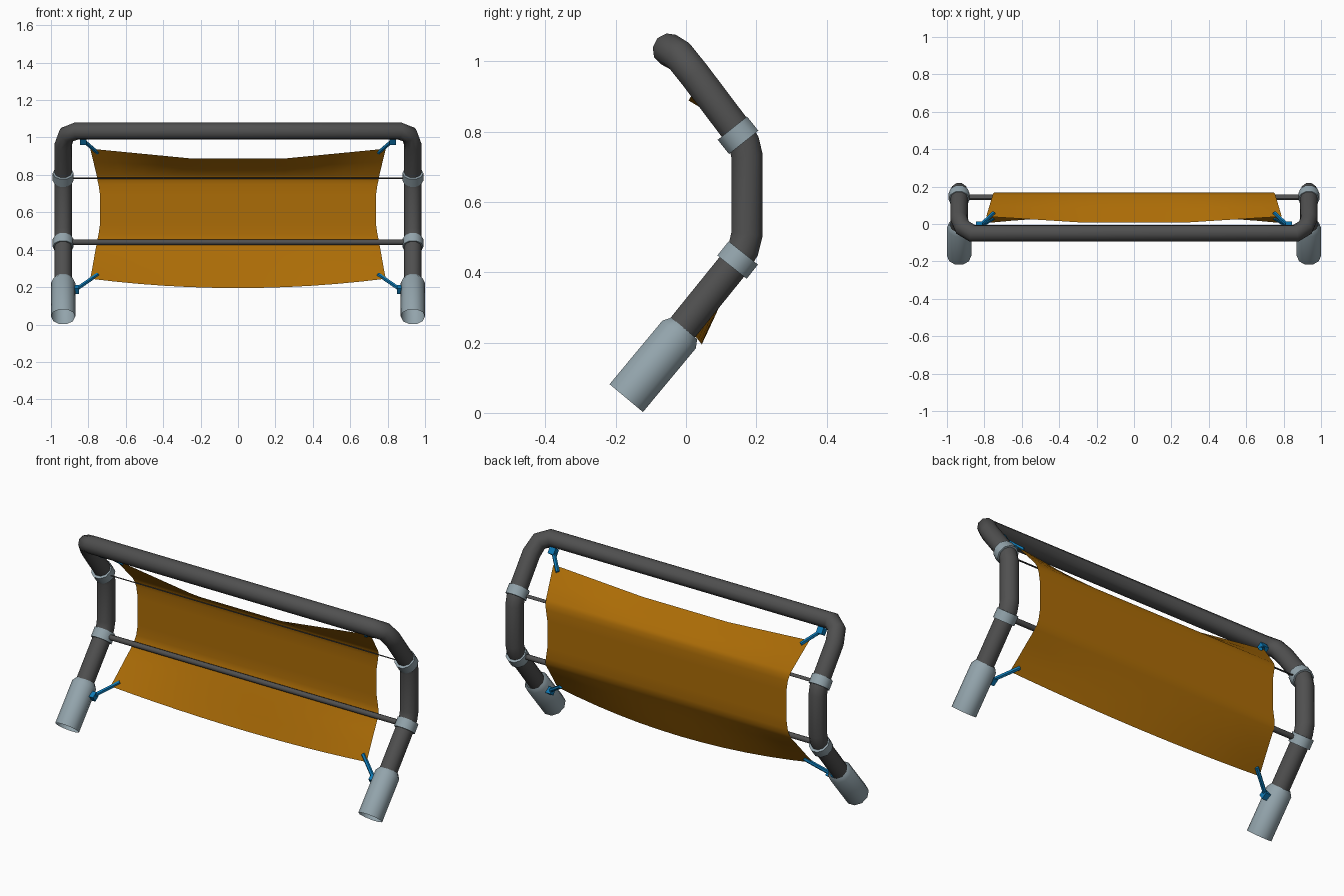
import bpy, bmesh
from mathutils import Vector, Matrix

if "Cube" in bpy.data.objects:
    bpy.data.objects.remove(bpy.data.objects["Cube"], do_unlink=True)


def material(name, rgb):
    m = bpy.data.materials.new(name)
    m.use_nodes = True
    m.diffuse_color = (*rgb, 1)
    m.node_tree.nodes["Principled BSDF"].inputs["Base Color"].default_value = (*rgb, 1)
    return m


GREY = material("dark grey tubing", (0.08, 0.08, 0.08))
STEEL = material("pale steel", (0.29, 0.37, 0.41))
FABRIC = material("orange fabric", (0.41, 0.15, 0.002))
BLUE = material("blue strap", (0.004, 0.19, 0.46))


def finish(name, bm, mat, smooth_angle=None):
    me = bpy.data.meshes.new(name)
    bm.to_mesh(me)
    bm.free()
    ob = bpy.data.objects.new(name, me)
    me.materials.append(mat)
    bpy.context.collection.objects.link(ob)
    if smooth_angle:
        bpy.ops.object.select_all(action='DESELECT')
        ob.select_set(True)
        bpy.context.view_layer.objects.active = ob
        bpy.ops.object.shade_smooth_by_angle(angle=smooth_angle)
    return ob


def sweep(name, path, radius, sides, mat, caps=True):
    """Round section along a path; radius may vary per point."""
    pts = [Vector(p) for p in path]
    radii = radius if isinstance(radius, list) else [radius] * len(pts)
    bm = bmesh.new()
    rings = []
    last = None
    for i, p in enumerate(pts):
        before = (p - pts[i - 1]).normalized() if i else Vector()
        after = (pts[i + 1] - p).normalized() if i + 1 < len(pts) else Vector()
        t = (before + after).normalized()
        if last is None:
            side = Vector((1, 0, 0)) if abs(t.x) < 0.9 else Vector((0, 1, 0))
        else:
            side = last.rotation_difference(t) @ side
        side = (side - t * side.dot(t)).normalized()
        last = t
        ring = []
        for k in range(sides):
            turn = Matrix.Rotation(6.28319 * k / sides, 3, t)
            ring.append(bm.verts.new(p + turn @ side * radii[i]))
        rings.append(ring)
    for a, b in zip(rings, rings[1:]):
        for k in range(sides):
            n = (k + 1) % sides
            bm.faces.new((a[k], a[n], b[n], b[k]))
    if caps:
        bm.faces.new(rings[0][::-1])
        bm.faces.new(rings[-1])
    return finish(name, bm, mat, 0.87)


def block(name, centre, size, mat, tilt=0):
    bm = bmesh.new()
    bmesh.ops.create_cube(bm, size=1, matrix=Matrix.Translation(centre)
                          @ Matrix.Rotation(tilt, 4, 'X') @ Matrix.Diagonal((*size, 1)))
    return finish(name, bm, mat)


# Bent tubular frame, one half mirrored into the other
POST = 0.935
half = [(POST, y, z) for y, z in ((-0.08, 0.155), (0.13, 0.415), (0.163, 0.465),
                                  (0.174, 0.51), (0.174, 0.73), (0.165, 0.768),
                                  (0.143, 0.805), (0.026, 0.96))]
half += [(0.917, -0.018, 1.015), (0.865, -0.05, 1.034)]
frame = half + [(-x, y, z) for x, y, z in reversed(half)]
sweep("tube_frame", frame, 0.047, 10, GREY)

# Sockets, clamp rings and corner straps on each side
for side, label in ((1, "left"), (-1, "right")):
    x = side * POST

    def along(y, z, dy, dz, steps):
        return [(x, y + dy * s, z + dz * s) for s in steps]

    sweep(label + "_socket", along(-0.17, 0.042, 0.64, 0.77, (0, 0.235, 0.258)),
          [0.065, 0.065, 0.05], 10, STEEL, caps=False)
    for level, y, z, dy in (("lower", 0.147, 0.435, 0.62), ("upper", 0.148, 0.79, -0.62)):
        sweep(f"{label}_{level}_ring", along(y, z, dy, 0.78, (-0.026, 0.026)),
              0.056, 10, STEEL)
    for level, inner, outer in (("lower", (0.75, 0.032, 0.268), (0.867, -0.04, 0.187)),
                                ("upper", (0.75, 0.06, 0.918), (0.827, -0.012, 0.984))):
        a = Vector((inner[0] * side, *inner[1:]))
        b = Vector((outer[0] * side, *outer[1:]))
        sweep(f"{label}_{level}_strap", [a, b], 0.011, 6, BLUE)
        block(f"{label}_{level}_buckle", b, (0.036, 0.036, 0.036), BLUE, 0.6)

# Cross bars in front of the fabric
sweep("lower_cross_bar", [(-0.9, 0.142, 0.44), (0.9, 0.142, 0.44)], 0.015, 8, GREY)
block("upper_cross_bar", (0, 0.147, 0.782), (1.8, 0.022, 0.002), GREY, -0.35)

# Fabric sheet: rows of (y, z, half width, sag y, sag z), from bottom hem to top hem
ROWS = [(0.005, 0.245, 0.79, 0.04, -0.05), (0.055, 0.307, 0.778, 0.027, -0.033),
        (0.105, 0.37, 0.767, 0.013, -0.016), (0.154, 0.43, 0.756, 0, 0),
        (0.164, 0.45, 0.753, 0, 0), (0.169, 0.48, 0.746, 0, 0),
        (0.169, 0.54, 0.737, 0, 0), (0.169, 0.69, 0.737, 0, 0),
        (0.169, 0.75, 0.746, 0, 0), (0.164, 0.779, 0.753, 0, 0),
        (0.154, 0.799, 0.756, 0, 0),
        (0.097, 0.87, 0.773, -0.016, -0.025), (0.04, 0.94, 0.79, -0.033, -0.051)]
COLS = 12
bm = bmesh.new()
grid = []
for r, (y, z, w, sy, sz) in enumerate(ROWS):
    row = []
    for c in range(COLS + 1):
        u = 2 * c / COLS - 1
        sag = 1 - u * u if r < 6 else min(1, 1.5 * (1 - abs(u)))
        row.append(bm.verts.new((u * w, y + sy * sag, z + sz * sag)))
    grid.append(row)
for a, b in zip(grid, grid[1:]):
    for c in range(COLS):
        bm.faces.new((a[c], a[c + 1], b[c + 1], b[c]))
finish("fabric_panel", bm, FABRIC, 1.0)
